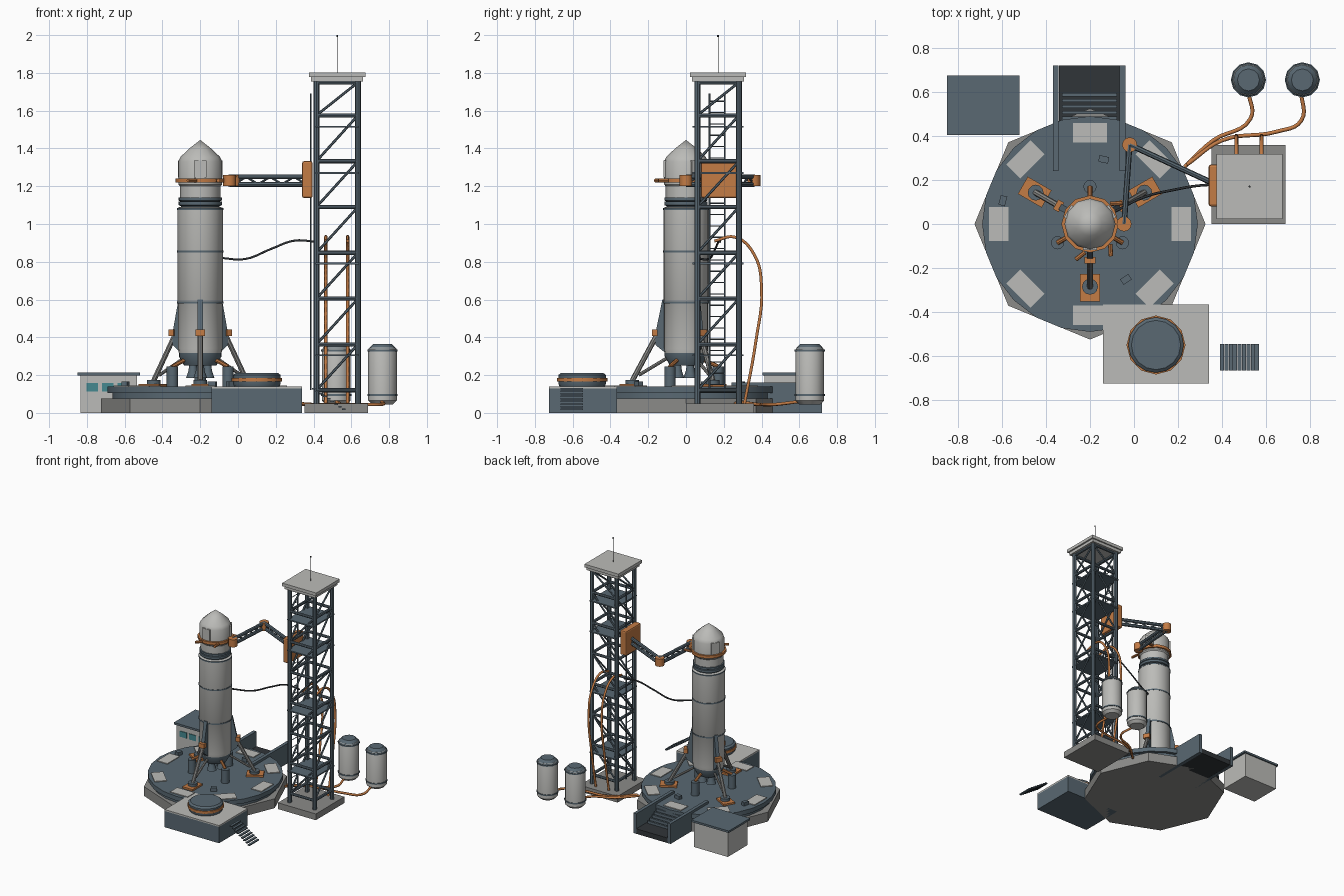
import bpy, bmesh
from math import sin, cos, pi, radians
from mathutils import Vector, Matrix

if "Cube" in bpy.data.objects:
    bpy.data.objects.remove(bpy.data.objects["Cube"])

def mat(name, c):
    m = bpy.data.materials.new(name)
    m.diffuse_color = (*c, 1)
    m.use_nodes = True
    m.node_tree.nodes["Principled BSDF"].inputs["Base Color"].default_value = m.diffuse_color
    return m

GREY = mat("light_grey", (0.50, 0.50, 0.48))
DARK = mat("slate", (0.10, 0.14, 0.17))
CONC = mat("concrete", (0.26, 0.26, 0.25))
ORNG = mat("orange", (0.55, 0.20, 0.06))
BLACK = mat("black", (0.03, 0.035, 0.04))
TEAL = mat("teal_glass", (0.06, 0.25, 0.28))

def finish(name, bm, m, smooth=False):
    me = bpy.data.meshes.new(name)
    bmesh.ops.recalc_face_normals(bm, faces=bm.faces)
    bm.to_mesh(me)
    bm.free()
    ob = bpy.data.objects.new(name, me)
    me.materials.append(m)
    bpy.context.collection.objects.link(ob)
    if smooth:
        bpy.ops.object.select_all(action='DESELECT')
        ob.select_set(True)
        bpy.context.view_layer.objects.active = ob
        bpy.ops.object.shade_smooth_by_angle(angle=radians(35))
    return ob

def add_box(bm, c, s, rot=0):
    M = Matrix.Translation(c) @ Matrix.Rotation(rot, 4, 'Z') @ Matrix.Diagonal((*s, 1))
    bmesh.ops.create_cube(bm, size=1, matrix=M)

def add_rod(bm, a, b, r, seg=8, r2=None):
    a, b = Vector(a), Vector(b)
    d = b - a
    M = Matrix.Translation((a + b) / 2) @ d.to_track_quat('Z', 'Y').to_matrix().to_4x4()
    bmesh.ops.create_cone(bm, cap_ends=True, segments=seg, radius1=r,
                          radius2=r if r2 is None else r2, depth=d.length, matrix=M)

def boxes(name, items, m):
    bm = bmesh.new()
    for it in items:
        add_box(bm, *it)
    return finish(name, bm, m)

def rods(name, items, m, seg=8):
    bm = bmesh.new()
    for a, b, r in items:
        add_rod(bm, a, b, r, seg)
    return finish(name, bm, m, True)

def lathe(name, prof, c, m, seg=24, closed=False):
    bm = bmesh.new()
    vs = [bm.verts.new((c[0] + r, c[1], z)) for r, z in prof]
    for a, b in zip(vs, vs[1:] + (vs[:1] if closed else [])):
        bm.edges.new((a, b))
    bmesh.ops.spin(bm, geom=bm.verts[:] + bm.edges[:], cent=(c[0], c[1], 0), axis=(0, 0, 1),
                   angle=2 * pi, steps=seg, use_merge=True)
    bmesh.ops.remove_doubles(bm, verts=bm.verts, dist=1e-5)
    return finish(name, bm, m, True)

def hose(name, pts, r, m):
    cu = bpy.data.curves.new(name, 'CURVE')
    cu.dimensions = '3D'
    cu.bevel_depth, cu.bevel_resolution, cu.resolution_u, cu.use_fill_caps = r, 1, 6, True
    sp = cu.splines.new('BEZIER')
    sp.bezier_points.add(len(pts) - 1)
    for p, co in zip(sp.bezier_points, pts):
        p.co = co
        p.handle_left_type = p.handle_right_type = 'AUTO'
    cu.materials.append(m)
    bpy.context.collection.objects.link(bpy.data.objects.new(name, cu))

RX = -0.2                                   # rocket axis
def polar(r, deg, z):
    return (RX + r * cos(radians(deg)), r * sin(radians(deg)), z)

# Launch pad
lathe("pad_base", [(0, 0), (0.525, 0), (0.525, 0.075), (0, 0.075)], (RX, 0), CONC, 8)
lathe("pad_deck", [(0, 0.07), (0.465, 0.07), (0.465, 0.105), (0.49, 0.105), (0.49, 0.14), (0, 0.14)], (RX, 0), DARK, 24)
boxes("pad_markings", [(polar(0.415, a, 0.142), (0.09, 0.155, 0.008), radians(a)) for a in range(0, 360, 45)], GREY)
boxes("pad_fittings", [(polar(r, a, 0.152), (0.03, 0.045, 0.03), radians(a))
                       for r, a in ((0.41, 165), (0.30, -57), (0.30, 78))], DARK)

# Flame trench ramp at the back
boxes("trench_walls", [((x, 0.48, 0.08), (0.026, 0.48, 0.16)) for x in (-0.355, -0.052)], DARK)
boxes("trench_floor", [((RX, 0.59, 0.02), (0.28, 0.26, 0.04))], BLACK)
boxes("trench_slats", [((RX - 0.002, 0.48 + 0.027 * i, 0.10 - 0.014 * i), (0.25, 0.015, 0.03)) for i in range(5)], DARK)

# Rocket hull
hull = [(0, 0.31), (0.112, 0.31), (0.117, 0.34), (0.117, 0.58), (0.12, 0.585), (0.12, 1.085), (0.108, 1.09), (0, 1.09)]
lathe("rocket_body", hull, (RX, 0), GREY)
lathe("engine_skirt", [(0, 0.25), (0.085, 0.25), (0.113, 0.30), (0.113, 0.335), (0, 0.335)], (RX, 0), DARK)
for z, r in ((0.58, 0.122), (0.85, 0.122), (1.075, 0.122)):
    lathe("hull_band", [(r - 0.01, z), (r, z), (r, z + 0.01), (r - 0.01, z + 0.01)], (RX, 0), DARK, 24, True)
lathe("interstage", [(0, 1.08), (0.103, 1.08), (0.103, 1.095), (0.115, 1.1), (0.115, 1.118), (0.105, 1.12),
                     (0.115, 1.125), (0.115, 1.14), (0, 1.14)], (RX, 0), DARK)
lathe("capsule", [(0, 1.13), (0.108, 1.13), (0.108, 1.2), (0.116, 1.21), (0.116, 1.33), (0.105, 1.355),
                  (0.055, 1.402), (0, 1.445)], (RX, 0), GREY, 12)
boxes("capsule_hatches", [(polar(0.112, a, 1.29), (0.012, 0.065, 0.09), radians(a)) for a in (-90, 30, 150)], GREY)
for i in range(3):
    x, y, _ = polar(0.045, 30 + 120 * i, 0)
    lathe("engine_nozzle", [(0, 0.26), (0.018, 0.26), (0.024, 0.22), (0.036, 0.185), (0.03, 0.185), (0, 0.235)], (x, y), DARK, 12)

# Landing legs
for a in (30, 150, -90):
    bm = bmesh.new()
    prof = [(0.10, 0.60), (0.125, 0.60), (0.162, 0.42), (0.162, 0.36), (0.10, 0.31)]
    f = bm.faces.new([bm.verts.new((r, -0.014, z)) for r, z in prof])
    ex = bmesh.ops.extrude_face_region(bm, geom=[f])
    bmesh.ops.translate(bm, verts=[v for v in ex['geom'] if isinstance(v, bmesh.types.BMVert)], vec=(0, 0.028, 0))
    bmesh.ops.transform(bm, matrix=Matrix.Translation((RX, 0, 0)) @ Matrix.Rotation(radians(a), 4, 'Z'), verts=bm.verts)
    finish("leg_fairing", bm, DARK)
    rods("leg_strut", [(polar(0.145, a, 0.43), polar(0.285, a, 0.17), 0.014),
                       (polar(0.10, a, 0.29), polar(0.25, a, 0.20), 0.009)], CONC)
    boxes("leg_hinge", [(polar(0.165, a, 0.425), (0.03, 0.05, 0.035), radians(a))], ORNG)
    boxes("foot_plate", [(polar(0.29, a, 0.147), (0.125, 0.09, 0.014), radians(a))], ORNG)
    rods("foot_pad", [(polar(0.285, a, 0.152), polar(0.285, a, 0.175), 0.036)], DARK, 12)
    # Hold-down post between legs
    b = a + 60
    rods("hold_down_post", [(polar(0.17, b, 0.14), polar(0.17, b, 0.245), 0.03)], DARK, 12)
    rods("hold_down_clamp", [(polar(0.17, b, 0.245), polar(0.095, b, 0.28), 0.011)], ORNG)

# Service tower
TX, TY, H = 0.525, 0.17, 0.11
boxes("tower_base", [((0.52, 0.18, 0.025), (0.335, 0.36, 0.05))], CONC)
boxes("tower_roof", [((TX, TY, 1.767), (0.275, 0.275, 0.025)), ((TX, TY, 1.79), (0.30, 0.295, 0.025))], GREY)
C = [(TX + H * sx, TY + H * sy) for sx, sy in ((-1, -1), (1, -1), (1, 1), (-1, 1))]
rods("tower_columns", [((x, y, 0.04), (x, y, 1.76), 0.016) for x, y in C], DARK)
levels = [0.12 + 0.2425 * i for i in range(7)] + [1.75]
beams, braces = [], []
for i in range(4):
    p, q = C[i], C[(i + 1) % 4]
    if i > 1:                               # keep all braces rising towards +x or +y
        p, q = q, p
    beams += [((*p, z), (*q, z), 0.011) for z in levels]
    braces += [((*p, a), (*q, b), 0.007) for a, b in zip(levels, levels[1:])]
rods("tower_beams", beams, DARK)
rods("tower_braces", braces, DARK, 6)
boxes("tower_decks", [((TX, TY, z), (0.23, 0.27, 0.01)) for z in (0.305, 0.79, 1.27, 1.515)], DARK)
rods("ladder", [((0.385, y, 0.12), (0.385, y, 1.69), 0.005) for y in (0.125, 0.205)] +
     [((0.385, 0.125, 0.15 + 0.06 * i), (0.385, 0.205, 0.15 + 0.06 * i), 0.003) for i in range(26)], DARK, 6)
rods("beacon_mast", [((TX, TY, 1.8), (TX, TY, 1.99), 0.0015), ((TX, TY, 1.99), (TX, TY, 2.0), 0.005)], BLACK, 6)

# Articulated arm with gripping ring
ZA = 1.23
A, B, D = Vector((0.36, 0.185, ZA)), Vector((-0.02, 0.36, ZA)), Vector((-0.045, 0, ZA))
plate = boxes("arm_mount", [((0.367, 0.175, 1.235), (0.055, 0.19, 0.195))], ORNG)
bv = plate.modifiers.new("soft_edges", 'BEVEL')
bv.width, bv.segments = 0.01, 2
links = []
for p, q in ((A, B), (B, D)):
    up = Vector((0, 0, 0.02))
    links += [(p + up, q + up, 0.013), (p - up, q - up, 0.013)]
    for i in range(6):
        s = up if i % 2 else -up
        links.append((p.lerp(q, i / 6) + s, p.lerp(q, (i + 1) / 6) - s, 0.006))
rods("arm_links", links, DARK)
rods("arm_joints", [(p - Vector((0, 0, 0.03)), p + Vector((0, 0, 0.03)), 0.034) for p in (B, D)], ORNG, 12)
lathe("grip_ring", [(0.115, 1.22), (0.13, 1.22), (0.13, 1.242), (0.115, 1.242)], (RX, 0), ORNG, 12, True)
rods("grip_fingers", [(polar(0.13, a, ZA), polar(0.175, a - 12, ZA), 0.01) for a in (-45, 45, -100)] +
     [(polar(0.12, 0, ZA), D, 0.015)], ORNG)

# Umbilical and fuel lines
hose("umbilical_cable", [(-0.09, 0.055, 0.82), (0.04, 0.12, 0.815), (0.18, 0.155, 0.87), (0.3, 0.175, 0.912), (0.42, 0.18, 0.905)], 0.006, BLACK)
for x in (0.465, 0.58):
    hose("riser_pipe", [(x, 0.15, 0.91), (x, 0.26, 0.93), (x, 0.36, 0.84), (x, 0.40, 0.66), (x, 0.37, 0.38), (x, 0.31, 0.05)], 0.009, ORNG)
hose("fuel_line_near", [(0.52, 0.60, 0.06), (0.53, 0.48, 0.045), (0.36, 0.38, 0.045), (0.23, 0.26, 0.05)], 0.009, ORNG)
hose("fuel_line_far", [(0.76, 0.60, 0.06), (0.76, 0.47, 0.045), (0.65, 0.42, 0.045), (0.40, 0.38, 0.045), (0.24, 0.27, 0.06)], 0.009, ORNG)

# Storage tanks
for x in (0.52, 0.765):
    lathe("tank", [(0, 0.045), (0.055, 0.045), (0.076, 0.065), (0.076, 0.33), (0.07, 0.345), (0, 0.345)], (x, 0.655), GREY, 12)
    lathe("tank_cap", [(0, 0.338), (0.075, 0.338), (0.05, 0.365), (0, 0.365)], (x, 0.655), DARK, 12)
    for z in (0.09, 0.325):
        lathe("tank_band", [(0.07, z), (0.08, z), (0.08, z + 0.01), (0.07, z + 0.01)], (x, 0.655), DARK, 12, True)

# Front bunker with round hatch and steps
boxes("hatch_bunker", [((0.10, -0.545, 0.065), (0.48, 0.36, 0.13))], DARK)
boxes("hatch_bunker_lid", [((0.10, -0.545, 0.135), (0.48, 0.36, 0.012))], GREY)
lathe("hatch", [(0, 0.14), (0.12, 0.14), (0.126, 0.155), (0.126, 0.20), (0.112, 0.212), (0, 0.212)], (0.10, -0.55), DARK, 16)
lathe("hatch_ring", [(0.115, 0.165), (0.134, 0.165), (0.134, 0.185), (0.115, 0.185)], (0.10, -0.55), ORNG, 12, True)
boxes("steps", [((0.40 + 0.02 * i, -0.605, 0.128 - 0.0135 * i), (0.018, 0.12, 0.008)) for i in range(9)], DARK)

# Control hut
boxes("hut_walls", [((-0.685, 0.54, 0.1), (0.30, 0.25, 0.2))], GREY)
boxes("hut_roof", [((-0.685, 0.54, 0.207), (0.33, 0.27, 0.016))], DARK)
boxes("hut_windows", [((-0.772 + 0.082 * i, 0.414, 0.135), (0.06, 0.008, 0.045)) for i in range(3)], TEAL)
